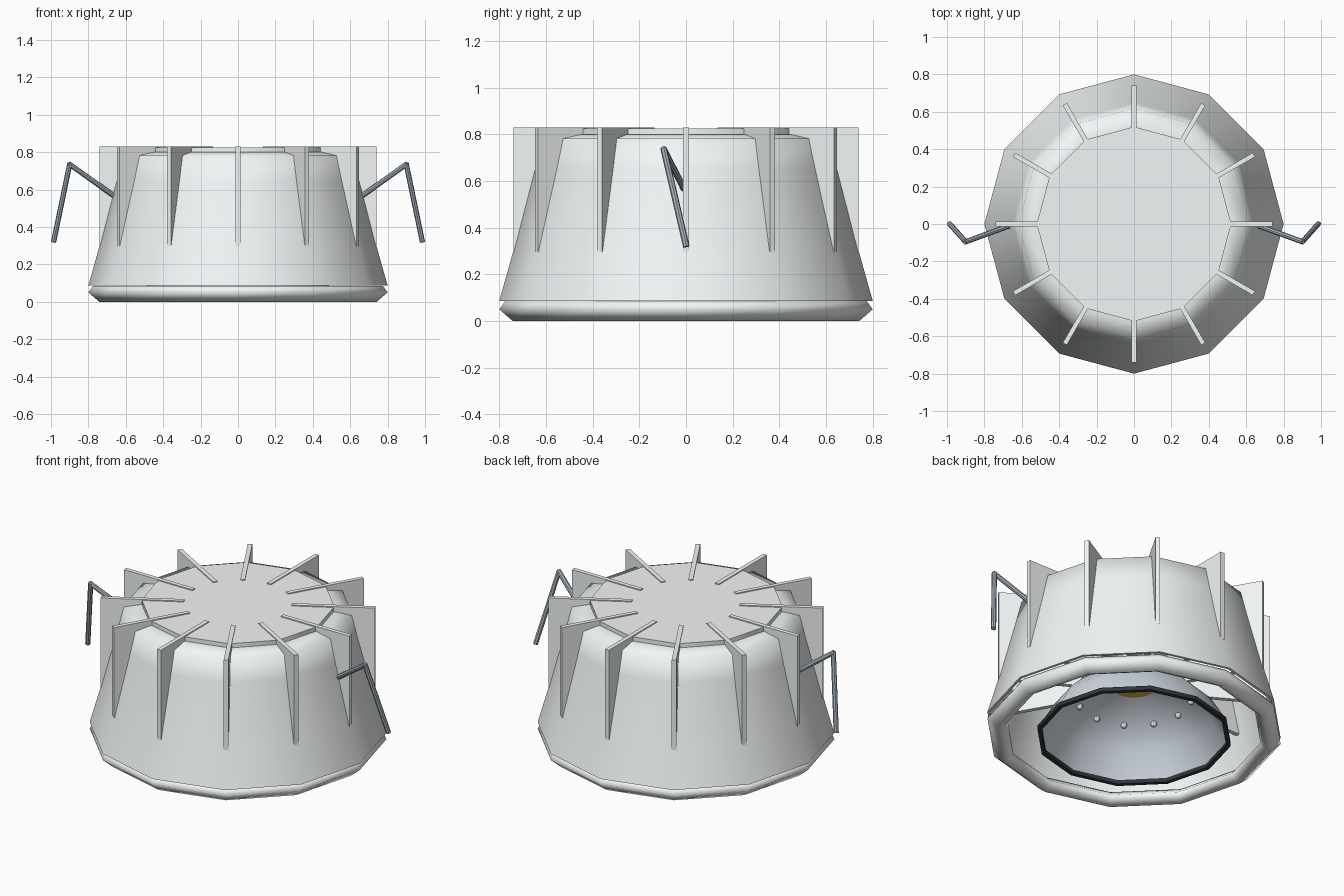
import bpy, bmesh, math
from mathutils import Matrix, Vector

if "Cube" in bpy.data.objects:
    bpy.data.objects.remove(bpy.data.objects["Cube"])

SIDES = 12


def material(name, rgb):
    m = bpy.data.materials.new(name)
    m.diffuse_color = (*rgb, 1)
    m.use_nodes = True
    m.node_tree.nodes["Principled BSDF"].inputs["Base Color"].default_value = m.diffuse_color
    return m


PALE = material("pale_grey", (0.90, 0.93, 0.93))
STEEL = material("steel", (0.40, 0.47, 0.54))
MIRROR = material("reflector_silver", (0.70, 0.76, 0.84))
BLACK = material("black_gasket", (0.03, 0.035, 0.04))
AMBER = material("amber_phosphor", (0.75, 0.48, 0.10))


def finish(bm, name, mat=None, smooth=38):
    bmesh.ops.recalc_face_normals(bm, faces=bm.faces)
    me = bpy.data.meshes.new(name)
    bm.to_mesh(me)
    bm.free()
    ob = bpy.data.objects.new(name, me)
    bpy.context.collection.objects.link(ob)
    if mat:
        me.materials.append(mat)
    if smooth:
        bpy.ops.object.select_all(action='DESELECT')
        ob.select_set(True)
        bpy.context.view_layer.objects.active = ob
        bpy.ops.object.shade_smooth_by_angle(angle=math.radians(smooth))
    return ob


def lathe(name, profile, mat=None, smooth=38):
    """Revolve a closed (radius, z) section around the z axis."""
    bm = bmesh.new()
    rings = []
    for r, z in profile:
        rings.append([bm.verts.new((r * math.cos(2 * math.pi * i / SIDES),
                                    r * math.sin(2 * math.pi * i / SIDES), z))
                      for i in range(SIDES)])
    for a, b in zip(rings, rings[1:] + rings[:1]):
        for i in range(SIDES):
            j = (i + 1) % SIDES
            bm.faces.new((a[i], a[j], b[j], b[i]))
    return finish(bm, name, mat, smooth)


def disc(name, radius, z0, z1, mat=None):
    bm = bmesh.new()
    bmesh.ops.create_cone(bm, cap_ends=True, segments=SIDES, radius1=radius,
                          radius2=radius, depth=z1 - z0,
                          matrix=Matrix.Translation((0, 0, (z0 + z1) / 2)))
    return finish(bm, name, mat)


# Tapered housing with a softened shoulder and a thin wall
lathe("housing_shell", [(0.80, 0.087), (0.74, 0.30), (0.65, 0.65), (0.618, 0.782),
                        (0.53, 0.80), (0.50, 0.80), (0.50, 0.79), (0.608, 0.773),
                        (0.64, 0.65), (0.73, 0.30), (0.785, 0.087)], PALE, 75)

# Rounded trim ring at the bottom
lathe("trim_ring", [(0.69, 0.045), (0.705, 0.018), (0.742, 0.0), (0.80, 0.05),
                    (0.775, 0.085), (0.73, 0.085)], PALE, 89)

# Top plate
disc("top_plate", 0.52, 0.785, 0.825, PALE)

# Radial cooling fins
for i in range(SIDES):
    bm = bmesh.new()
    bmesh.ops.create_cube(bm, size=1, matrix=(
        Matrix.Rotation(2 * math.pi * i / SIDES, 4, 'Z')
        @ Matrix.Translation((0.515, 0, 0.563))
        @ Matrix.Diagonal((0.45, 0.025, 0.535, 1))))
    finish(bm, f"cooling_fin_{i + 1}", PALE, smooth=0)

# Reflector bowl with gasket and light source
lathe("reflector_bowl", [(0.51, 0.02), (0.425, 0.16), (0.31, 0.272), (0.11, 0.335),
                         (0.11, 0.35), (0.32, 0.285), (0.437, 0.17), (0.522, 0.025)], MIRROR)
lathe("reflector_gasket", [(0.503, 0.008), (0.527, 0.008), (0.527, 0.032), (0.503, 0.032)], BLACK)
disc("light_emitter", 0.125, 0.328, 0.345, AMBER)

# Small studs around the bowl
bm = bmesh.new()
for i in range(SIDES):
    a = 2 * math.pi * i / SIDES
    bmesh.ops.create_uvsphere(bm, u_segments=8, v_segments=6, radius=0.018,
                              matrix=Matrix.Translation((0.31 * math.cos(a), 0.31 * math.sin(a), 0.262)))
finish(bm, "reflector_studs", MIRROR)

# Bent spring clips, mirrored left and right
for side, label in ((1, "right"), (-1, "left")):
    pts = [(0.64, 0.0, 0.55), (0.90, -0.095, 0.735), (0.985, 0.0, 0.325)]
    bm = bmesh.new()
    for p, q in zip(pts, pts[1:]):
        p, q = (Vector((side * v[0], v[1], v[2])) for v in (p, q))
        d = q - p
        bmesh.ops.create_cone(bm, cap_ends=True, segments=8, radius1=0.014, radius2=0.014,
                              depth=d.length + 0.012,
                              matrix=Matrix.Translation((p + q) / 2)
                              @ d.to_track_quat('Z', 'Y').to_matrix().to_4x4())
    finish(bm, f"spring_clip_{label}", STEEL)
